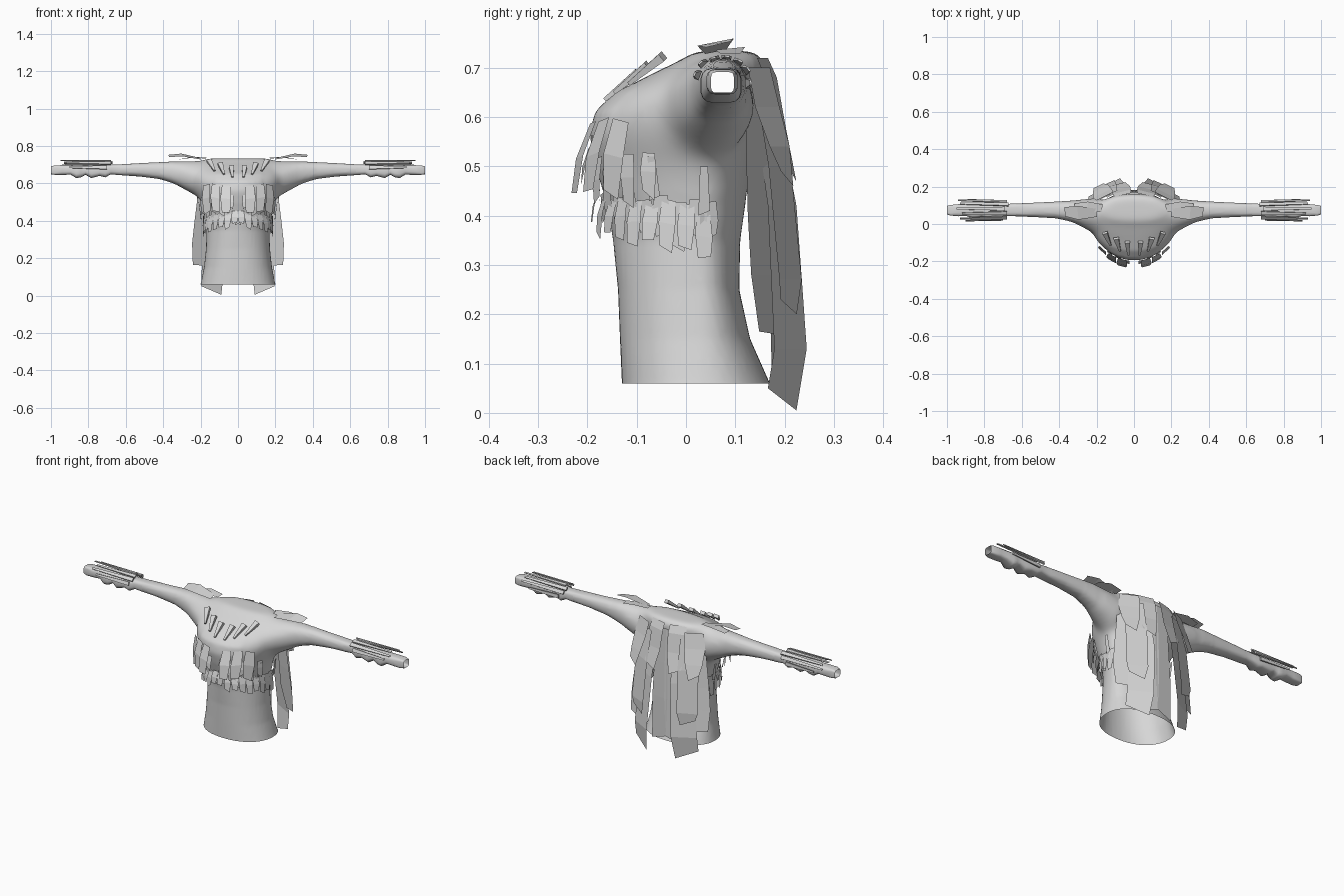
import bpy, bmesh, math, random
from mathutils import Vector

if "Cube" in bpy.data.objects:
    bpy.data.objects.remove(bpy.data.objects["Cube"])

random.seed(4)
mat = bpy.data.materials.new("pale_grey")
mat.diffuse_color = (0.68, 0.68, 0.68, 1)
mat.use_nodes = True
mat.node_tree.nodes["Principled BSDF"].inputs["Base Color"].default_value = mat.diffuse_color
YC = 0.03  # depth of the torso's widest line


def finish(name, bm, mirror=False, smooth=False):
    bmesh.ops.recalc_face_normals(bm, faces=bm.faces)
    me = bpy.data.meshes.new(name)
    bm.to_mesh(me)
    bm.free()
    ob = bpy.data.objects.new(name, me)
    bpy.context.collection.objects.link(ob)
    me.materials.append(mat)
    for p in me.polygons:
        p.use_smooth = smooth
    if mirror:
        ob.modifiers.new("mirror", 'MIRROR')
    return ob


def loft(bm, rings, caps=True):
    loops = [[bm.verts.new(p) for p in r] for r in rings]
    n = len(loops[0])
    for a, b in zip(loops, loops[1:]):
        for i in range(n):
            j = (i + 1) % n
            bm.faces.new((a[i], a[j], b[j], b[i]))
    if caps:
        bm.faces.new(loops[0])
        bm.faces.new(loops[-1])


def strip(bm, pts, widths, side, jag=0.02):
    """Thin sheet along pts, with a slanted lower end."""
    side = Vector(side).normalized()
    rows = []
    for i, (p, w) in enumerate(zip(pts, widths)):
        p = Vector(p)
        lift = Vector((0, 0, jag if i == len(pts) - 1 else 0))
        rows.append((bm.verts.new(p - side * w), bm.verts.new(p + side * w + lift)))
    for a, b in zip(rows, rows[1:]):
        bm.faces.new((a[0], a[1], b[1], b[0]))


def spike(bm, p0, p1, size0, size1, up):
    """Tapered bar with a flat rectangular section."""
    p0, p1 = Vector(p0), Vector(p1)
    s = (p1 - p0).cross(Vector(up)).normalized()
    u = s.cross(p1 - p0).normalized()
    loft(bm, [[p + s * w * i + u * h * j for i, j in ((-1, -1), (1, -1), (1, 1), (-1, 1))]
              for p, (w, h) in ((p0, size0), (p1, size1))])


# Torso: height, half width, front y, back y (starts below the hem, trimmed later)
TORSO = [(.03, .21, -.129, .185), (.06, .20, -.13, .17), (.15, .182, -.134, .13),
         (.25, .171, -.138, .108), (.35, .168, -.148, .11), (.42, .178, -.16, .12),
         (.50, .198, -.184, .13), (.56, .226, -.196, .14), (.61, .242, -.186, .15),
         (.65, .24, -.144, .158), (.69, .225, -.064, .162), (.715, .21, -.012, .16),
         (.734, .18, .02, .14)]


def section(z):
    for a, b in zip(TORSO, TORSO[1:]):
        if a[0] <= z <= b[0]:
            t = (z - a[0]) / (b[0] - a[0])
            return [p + (q - p) * t for p, q in zip(a, b)]


def power(v, e):
    return math.copysign(abs(v) ** e, v)


def surface(ang, z):
    """Point, tangent and outward direction; angle 0 is the front centre."""
    _, hw, yf, yb = section(z)
    yc = YC if z < .65 else YC + (z - .65) * .5
    e = .9 if z < .35 or z > .68 else 1
    s, c = math.sin(ang), math.cos(ang)
    r = yc - yf if c > 0 else yb - yc
    p = Vector((hw * power(s, e), yc - r * power(c, e), z))
    t = Vector((hw * c, r * s, 0)).normalized()
    return p, t, Vector((t.y, -t.x, 0))


# Sleeves: x, low z, high z, front y, back y
ARM = [(.12, .54, .70, -.04, .12), (.20, .515, .724, -.06, .142), (.25, .545, .725, -.035, .138),
       (.30, .573, .723, -.006, .131), (.35, .601, .719, .015, .125), (.42, .623, .714, .03, .12),
       (.52, .636, .709, .036, .115), (.63, .644, .702, .041, .11), (.68, .648, .70, .042, .108),
       (.71, .632, .70, .031, .113), (.74, .640, .70, .037, .11), (.785, .628, .70, .029, .113),
       (.815, .646, .698, .04, .108), (.84, .632, .70, .032, .111), (.865, .628, .70, .03, .112),
       (.895, .647, .698, .042, .106), (.94, .645, .698, .041, .106), (.98, .646, .696, .045, .102),
       (1.0, .649, .691, .051, .097)]


def sleeve_ring(sx, x, z0, z1, y0, y1):
    e = 1 if x < .3 else .8 if x < .6 else .6 if x < .95 else .35  # squarer towards the cuff
    shear = max(0, .4 - x) * 1.6  # shoulder slopes down to the front
    ring = []
    for i in range(16):
        a = 2 * math.pi * (i + .5) / 16
        c, s = power(math.cos(a), e), power(math.sin(a), e)
        dy = c * (y1 - y0) / 2
        ring.append((sx * x, (y0 + y1) / 2 + dy,
                     (z0 + z1) / 2 + s * (z1 - z0) / 2 + shear * min(dy, 0) * max(s, 0)))
    return ring


# Torso and upper arms, joined and blended into one skin
bm = bmesh.new()
loft(bm, [[surface(2 * math.pi * i / 48, r[0])[0] for i in range(48)] for r in TORSO])
body = finish("torso", bm)
bpy.context.view_layer.objects.active = body
for sx in (-1, 1):
    bm = bmesh.new()
    loft(bm, [sleeve_ring(sx, *r) for r in ARM[:9]])
    arm = finish("upper_arm", bm)
    m = body.modifiers.new("join", 'BOOLEAN')
    m.operation, m.solver, m.object = 'UNION', 'EXACT', arm
    bpy.ops.object.modifier_apply(modifier="join")
    bpy.data.objects.remove(arm)
m = body.modifiers.new("skin", 'REMESH')
m.mode, m.voxel_size = 'VOXEL', .01
bpy.ops.object.modifier_apply(modifier="skin")

bm = bmesh.new()
bm.from_mesh(body.data)
for lo, hi, low_z, steps in ((.13, .34, .45, 22), (0, .3, .67, 12), (0, .4, .4, 4)):
    verts = [v for v in bm.verts if lo <= abs(v.co.x) < hi and v.co.z > low_z]
    for _ in range(steps):
        bmesh.ops.smooth_vert(bm, verts=verts, factor=.5,
                              use_axis_x=True, use_axis_y=True, use_axis_z=True)
# Open the hem and trim the arms where the forearms begin
for co, no in (((0, 0, .06), (0, 0, 1)), ((.64, 0, 0), (-1, 0, 0)), ((-.64, 0, 0), (1, 0, 0))):
    bmesh.ops.bisect_plane(bm, geom=bm.verts[:] + bm.edges[:] + bm.faces[:],
                           plane_co=co, plane_no=no, clear_inner=True)
bm.to_mesh(body.data)
bm.free()
for p in body.data.polygons:
    p.use_smooth = True
    p.material_index = 0

# Gathered forearms with open square cuffs
bm = bmesh.new()
loft(bm, [sleeve_ring(1, *r) for r in ARM[7:]], caps=False)
finish("forearm", bm, mirror=True, smooth=True)

# Chest feathers: angles, top z, length, extra drop at the side, flare, half width
ROWS = [("under_feathers", range(0, 100, 11), .46, .05, .055, .012, .02),
        ("lower_feathers", range(5, 104, 11), .455, .058, .06, .035, .018),
        ("middle_feathers", range(10, 75, 13), .53, .085, .0, .04, .018),
        ("upper_feathers", (15, 29, 44), .60, .13, .0, .07, .03)]
for name, angles, top, length, drop, flare, hw in ROWS:
    bm = bmesh.new()
    for deg in angles:
        a = math.radians(deg)
        k = deg / 90
        z0 = top - drop * k * .7 + random.uniform(-.012, .012)
        z1 = z0 - length - drop * k * .5 + random.uniform(-.015, .01)
        p, t, n = surface(a, z0)
        q = surface(a, z1)[0]
        out = flare * (1 - .6 * min(k, 1))
        mid = (p + q) / 2 + n * (out * .65 + .004)
        end = q + n * (out + .004)
        tilt = t + Vector((0, 0, random.uniform(-.2, .2)))
        strip(bm, [p + n * .006, mid, end], [hw * .8, hw, hw * .75], tilt, random.uniform(-.02, .02))
    finish(name, bm, mirror=True)

# Long loose feathers at the sides of the chest
bm = bmesh.new()
for deg, z0, z1 in ((64, .52, .43), (93, .50, .40)):
    p, t, n = surface(math.radians(deg), z0)
    q = surface(math.radians(deg), z1)[0]
    strip(bm, [p + n * .012, q + n * .022], [.008, .012], t, .01)
finish("side_feathers", bm, mirror=True)

# Upright quills across the upper chest
bm = bmesh.new()
for x, y, z, lean in ((.03, -.165, .635, .005), (.075, -.145, .65, .02), (.125, -.115, .668, .03)):
    spike(bm, (x, y, z), (x + lean, y + .068, z + .055), (.005, .004), (.014, .009), (0, -.7, .7))
finish("chest_quills", bm, mirror=True)

# Plates on the shoulders
bm = bmesh.new()
strip(bm, [(.20, .06, .732), (.30, .06, .752), (.37, .065, .746)], [.022, .038, .025], (.1, 1, .2), .002)
strip(bm, [(.17, .085, .736), (.25, .09, .739), (.32, .09, .73)], [.02, .03, .02], (-.1, 1, .1), -.004)
finish("shoulder_plates", bm, mirror=True)

# Tapered feathers around each wrist
bm = bmesh.new()
for y, z, x0, x1 in ((.025, .685, .70, .90), (.035, .708, .68, .93), (.058, .718, .68, .92),
                     (.082, .721, .69, .95), (.105, .712, .67, .93), (.120, .695, .68, .94),
                     (.124, .668, .71, .89)):
    spike(bm, (x0, y, z), (x1, y + .15 * (y - .075), z + .002), (.010, .004), (.005, .002),
          (0, y - .075, z - .665))
finish("wrist_feathers", bm, mirror=True)

# Back cape: each panel is a path of (x, y, z, half width), then its sideways tilt and end slant
CAPE = [("cape_center", [(.035, .165, .69, .04), (.035, .172, .50, .045), (.04, .176, .30, .05),
                         (.045, .178, .09, .045)], -.1, -.03),
        ("cape_long", [(.10, .165, .60, .05), (.11, .195, .42, .06), (.125, .205, .25, .065),
                       (.135, .212, .13, .068), (.142, .195, .005, .06)], -.55, .045),
        ("cape_middle", [(.13, .16, .66, .045), (.145, .19, .50, .055), (.155, .212, .27, .055),
                         (.155, .208, .20, .04)], -.45, .03),
        ("cape_side", [(.165, .14, .65, .045), (.175, .145, .50, .05), (.183, .15, .40, .055),
                       (.19, .160, .28, .062), (.21, .164, .16, .035)], -.5, .005),
        ("cape_upper_inner", [(.06, .155, .72, .045), (.065, .172, .68, .05), (.07, .19, .58, .05),
                              (.08, .215, .47, .035)], -.25, .03),
        ("cape_upper_outer", [(.155, .148, .70, .05), (.17, .165, .62, .055), (.18, .19, .54, .045),
                              (.19, .205, .46, .028)], -.5, .03)]
for name, path, tilt, slant in CAPE:
    bm = bmesh.new()
    strip(bm, [p[:3] for p in path], [p[3] for p in path], (1, tilt, 0), slant)
    finish(name, bm, mirror=True)
